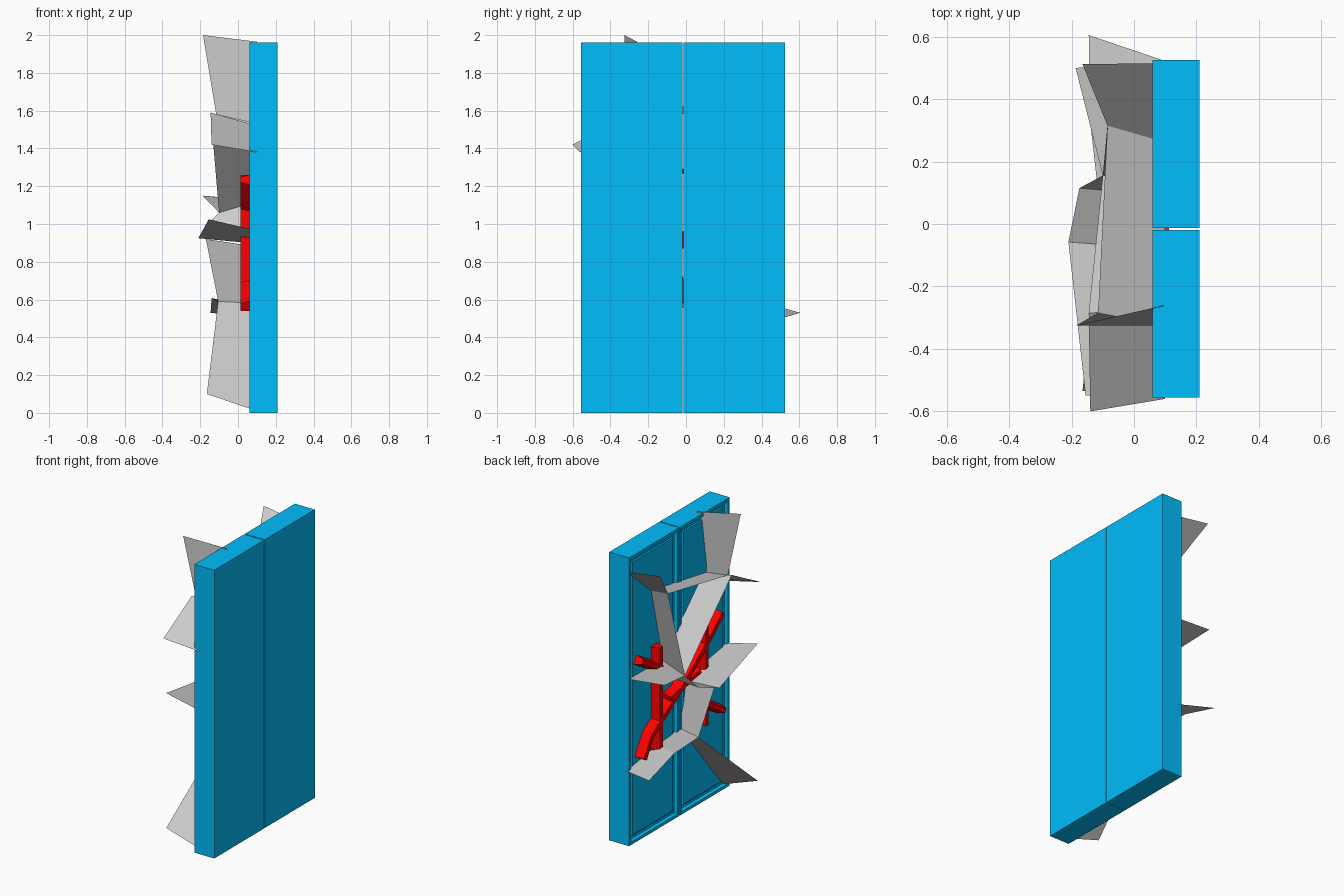
import bpy, bmesh
from mathutils import Matrix, Vector

if "Cube" in bpy.data.objects:
    bpy.data.objects.remove(bpy.data.objects["Cube"])


def material(name, col):
    m = bpy.data.materials.new(name)
    m.diffuse_color = (*col, 1)
    m.use_nodes = True
    m.node_tree.nodes["Principled BSDF"].inputs["Base Color"].default_value = m.diffuse_color
    return m


def finish(bm, name, mat=None):
    me = bpy.data.meshes.new(name)
    bm.to_mesh(me)
    bm.free()
    ob = bpy.data.objects.new(name, me)
    bpy.context.collection.objects.link(ob)
    if mat:
        me.materials.append(mat)
    return ob


def box(lo, hi):
    bm = bmesh.new()
    lo, hi = Vector(lo), Vector(hi)
    bmesh.ops.create_cube(bm, size=1, matrix=Matrix.Translation((lo + hi) / 2)
                          @ Matrix.Diagonal((*(hi - lo), 1)))
    return bm


blue = material("blue_paint", (0.0, 0.51, 0.97))
red = material("red_paint", (1.0, 0.0, 0.0))


# Door leaves with a grooved panel on the -x face
def door(name, y0, y1):
    bm = box((0.06, y0, 0), (0.21, y1, 1.96))
    bm.normal_update()
    face = [min(bm.faces, key=lambda f: f.calc_center_median().x)]
    for thick, depth in ((0.02, 0), (0.008, -0.018), (0.018, 0), (0.008, 0.006)):
        bmesh.ops.inset_region(bm, faces=face, thickness=thick, depth=depth,
                               use_even_offset=True)
        bm.normal_update()
    finish(bm, name, blue)


door("left_door", -0.0125, 0.525)
door("right_door", -0.555, -0.0195)


# Red lock bars: mitred strips in the y-z plane with a narrower raised front
def bar(name, pts, width):
    pts = [Vector(p) for p in pts]

    def ring(w):
        left, right = [], []
        for i, p in enumerate(pts):
            a, b = pts[max(i - 1, 0)], pts[min(i + 1, len(pts) - 1)]
            d = (b - a).normalized()
            n = Vector((-d.y, d.x)) * w / 2
            left.append(p + n)
            right.append(p - n)
        return left + right[::-1]

    bm = bmesh.new()
    rows = [[bm.verts.new((x, v.x, v.y)) for v in ring(w)]
            for x, w in ((0.012, width * 0.5), (0.06, width), (0.112, width))]
    count = len(rows[0])
    for r, q in zip(rows, rows[1:]):
        for i in range(count):
            j = (i + 1) % count
            bm.faces.new((r[i], r[j], q[j], q[i]))
    bm.faces.new(rows[0])
    bm.faces.new(rows[-1][::-1])
    bmesh.ops.recalc_face_normals(bm, faces=bm.faces)
    finish(bm, name, red)


bar("diagonal_lock_bar", [(0.42, 0.56), (0.34, 0.69), (0.0, 0.905),
                          (-0.31, 1.14), (-0.42, 1.235)], 0.07)
bar("centre_lock_bar", [(0.14, 0.865), (-0.18, 0.935)], 0.055)
for side, s in (("left", 1), ("right", -1)):
    # the two sides are half-turn copies about the middle of the lock
    def turn(y, z):
        return (s * y, 0.9 + s * (z - 0.9))
    bar(side + "_upright_lock_bar", [turn(0.245, 0.54), turn(0.245, 1.26)], 0.06)
    bar(side + "_cross_lock_bar", [turn(0.445, 1.235), turn(0.2, 1.09)], 0.06)


# Bent grey strips: each rung is an outer and an inner point
def strip(name, rungs):
    bm = bmesh.new()
    rows = [[bm.verts.new(o), bm.verts.new(i)] for o, i in rungs]
    for (a, b), (c, d) in zip(rows, rows[1:]):
        bm.faces.new((a, b, d, c))
    finish(bm, name)


top_fold = ((-0.115, -0.285, 1.58), (0.1, -0.325, 1.53))
side_fold = ((-0.145, -0.285, 1.59), (0.1, -0.275, 1.52))
left_fold = ((-0.085, 0.315, 1.675), (0.1, 0.262, 1.63))
hub = ((-0.1, 0.155, 1.06), (0.1, 0.14, 1.12))
low_fold = ((-0.105, 0.015, 0.59), (0.1, -0.05, 0.58))

strip("upper_strip", [((-0.185, -0.325, 2.0), (0.1, -0.26, 1.965)), top_fold, left_fold,
                      ((-0.165, 0.512, 1.89), (0.1, 0.515, 1.85))])
strip("right_edge_strip", [((-0.14, -0.6, 1.42), (0.1, -0.56, 1.38)), side_fold, hub])
strip("left_hanging_strip", [left_fold, hub])
strip("middle_strip", [((-0.187, 0.5, 1.15), (0.1, 0.515, 1.125)), hub,
                       ((-0.175, 0.115, 0.985), (0.1, 0.09, 0.985)),
                       ((-0.21, -0.058, 0.925), (0.1, -0.08, 0.895)),
                       ((-0.155, -0.55, 1.025), (0.1, -0.54, 0.965))])
strip("lower_strip", [((-0.17, -0.065, 0.92), (0.1, -0.11, 0.88)), low_fold,
                      ((-0.165, -0.535, 0.1), (0.1, -0.52, 0.01))])
strip("lower_left_strip", [low_fold, ((-0.14, 0.325, 0.608), (0.1, 0.19, 0.56)),
                           ((-0.145, 0.605, 0.53), (0.1, 0.522, 0.505))])
